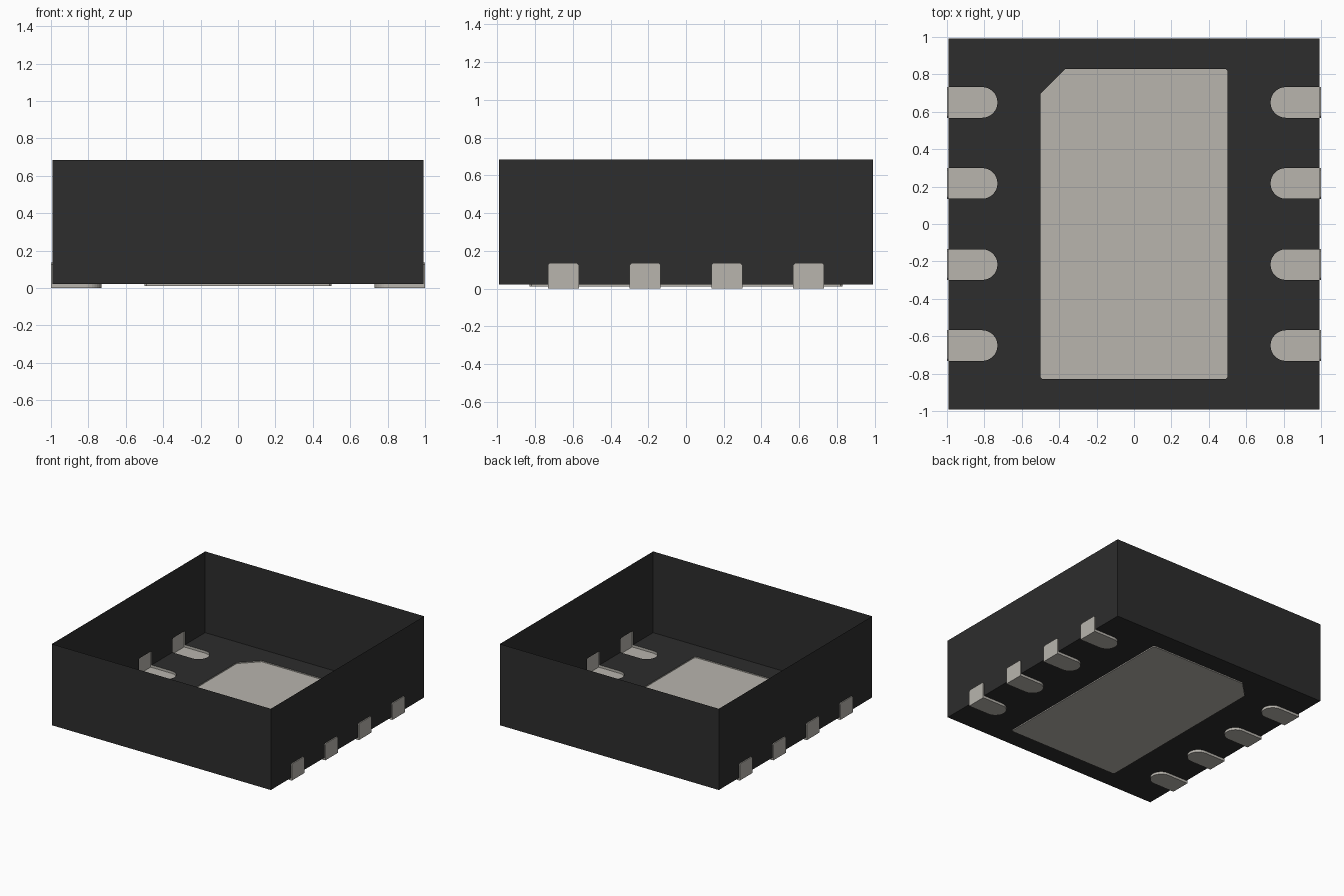
import bpy
import bmesh
import math

if "Cube" in bpy.data.objects:
    bpy.data.objects.remove(bpy.data.objects["Cube"])

BODY = 0.992              # half width of the moulded body
FLOOR, TOP = 0.02, 0.685  # underside and rim heights
LEAD_Y = [-0.65, -0.217, 0.217, 0.65]
LEAD_W = 0.082            # half width of a lead
LEAD_TIP = 0.73           # inner end of a lead
LEAD_TOP = 0.135
CH = 0.01                 # small corner chamfer


def material(name, rgb):
    m = bpy.data.materials.new(name)
    m.use_nodes = True
    m.diffuse_color = (*rgb, 1)
    m.node_tree.nodes["Principled BSDF"].inputs["Base Color"].default_value = (*rgb, 1)
    return m


black = material("black_plastic", (0.026, 0.026, 0.026))
metal = material("tinned_metal", (0.48, 0.46, 0.42))


def finish(bm, name, mat):
    bmesh.ops.remove_doubles(bm, verts=bm.verts, dist=1e-5)
    bmesh.ops.recalc_face_normals(bm, faces=bm.faces)
    me = bpy.data.meshes.new(name)
    bm.to_mesh(me)
    bm.free()
    me.materials.append(mat)
    ob = bpy.data.objects.new(name, me)
    bpy.context.collection.objects.link(ob)
    return ob


def face(bm, pts):
    return bm.faces.new([bm.verts.new(p) for p in pts])


def strip(bm, a, b, closed=False):
    """Join two matching rows of points with quads."""
    n = len(a)
    for i in range(n if closed else n - 1):
        j = (i + 1) % n
        face(bm, [a[i], a[j], b[j], b[i]])


def lead_foot(yc, x_out):
    """Plan of a lead: straight sides with a round inner end."""
    cx = LEAD_TIP + LEAD_W
    arc = []
    for i in range(17):
        t = math.radians(-90 + 180 * i / 16)
        arc.append((cx - LEAD_W * math.cos(t), yc + LEAD_W * math.sin(t)))
    return [(x_out, yc - LEAD_W)] + arc + [(x_out, yc + LEAD_W)]


def lead_end(yc, z0):
    """Upright end of a lead, as (y, z), with clipped top corners."""
    w = LEAD_W
    return [(yc - w, z0), (yc - w, LEAD_TOP - CH), (yc - w + CH, LEAD_TOP),
            (yc + w - CH, LEAD_TOP), (yc + w, LEAD_TOP - CH), (yc + w, z0)]


# Thermal pad plan with the pin-one corner cut off
PX, PY, CUT = 0.5, 0.83, 0.133
pad = [(-PX, -PY + CH), (-PX + CH, -PY), (PX - CH, -PY), (PX, -PY + CH),
       (PX, PY - CH), (PX - CH, PY), (-PX + CUT, PY), (-PX, PY - CUT)]

# Body floor, open where the leads and pad sit
bm = bmesh.new()
half = [(BODY, -BODY)]
for y in LEAD_Y:
    half += lead_foot(y, BODY)
half.append((BODY, BODY))
outline = half + [(-x, -y) for x, y in half]
edges = []
for loop in (outline, pad):
    vs = [bm.verts.new((x, y, FLOOR)) for x, y in loop]
    edges += [bm.edges.new((vs[i - 1], vs[i])) for i in range(len(vs))]
bmesh.ops.triangle_fill(bm, edges=edges, use_beauty=True, normal=(0, 0, -1))

# Body walls: plain front and back, notched sides, open top
side = [(-BODY, FLOOR)]
for y in LEAD_Y:
    side += lead_end(y, FLOOR)
side += [(BODY, FLOOR), (BODY, TOP), (-BODY, TOP)]
for s in (-1, 1):
    face(bm, [(s * BODY, y, z) for y, z in side])
    face(bm, [(-BODY, s * BODY, FLOOR), (BODY, s * BODY, FLOOR),
              (BODY, s * BODY, TOP), (-BODY, s * BODY, TOP)])
finish(bm, "body", black)

# Thermal pad: shallow tray under the floor opening
bm = bmesh.new()
low = [(x, y, 0.011) for x, y in pad]
face(bm, low)
strip(bm, low, [(x, y, FLOOR) for x, y in pad], closed=True)
finish(bm, "thermal_pad", metal)

# Leads: foot below the floor and end plate proud of the wall
for s, label in ((1, "left"), (-1, "right")):
    for n, y in enumerate(LEAD_Y, 1):
        bm = bmesh.new()
        foot = lead_foot(y, 1.0)
        low = [(s * px, py, 0) for px, py in foot]
        face(bm, low)
        strip(bm, low, [(px, py, FLOOR) for px, py, _ in low])
        face(bm, [(s, py, pz) for py, pz in lead_end(y, 0)])
        rim = lead_end(y, FLOOR)
        strip(bm, [(s, py, pz) for py, pz in rim],
              [(s * BODY, py, pz) for py, pz in rim])
        finish(bm, f"{label}_lead_{n}", metal)
